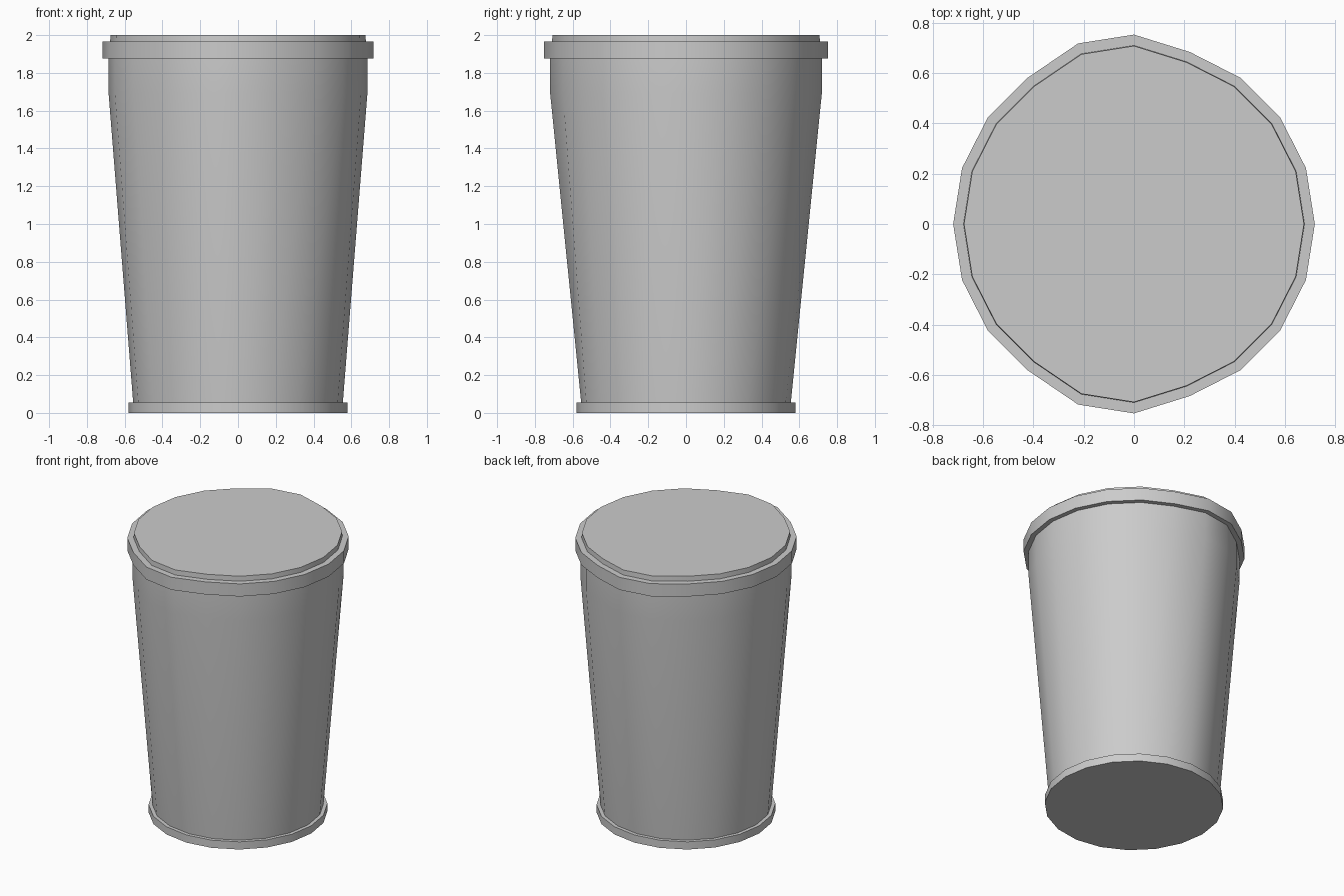
import bpy
import bmesh
from math import cos, sin, radians

if "Cube" in bpy.data.objects:
    bpy.data.objects.remove(bpy.data.objects["Cube"])

SIDES = 20


def ring(bm, r, z, bulge):
    """One 20-sided ring; three... points at the +y and -y ends are pushed outward by bulge."""
    verts = []
    for i in range(SIDES):
        a = 360 / SIDES * i
        x, y = r * cos(radians(a)), r * sin(radians(a))
        # the axis point and its neighbour on -x bulge at both ends
        if round(a) in (90, 108, 252, 270):
            y += bulge if y > 0 else -bulge
        verts.append(bm.verts.new((x, y, z)))
    return verts


def lathe(name, profile, cap_bottom=False, cap_top=False):
    """Stack rings given as (radius, height, bulge) and skin them."""
    bm = bmesh.new()
    rings = [ring(bm, *p) for p in profile]
    for lo, hi in zip(rings, rings[1:]):
        for i in range(SIDES):
            j = (i + 1) % SIDES
            bm.faces.new((lo[i], lo[j], hi[j], hi[i]))
    if cap_bottom:
        bm.faces.new(rings[0][::-1])
    if cap_top:
        bm.faces.new(rings[-1])
    mesh = bpy.data.meshes.new(name)
    bm.to_mesh(mesh)
    bm.free()
    obj = bpy.data.objects.new(name, mesh)
    bpy.context.collection.objects.link(obj)
    bpy.ops.object.select_all(action='DESELECT')
    obj.select_set(True)
    bpy.context.view_layer.objects.active = obj
    bpy.ops.object.shade_smooth_by_angle(angle=radians(30))
    return obj


# Foot rim with closed underside
lathe("foot_rim", [(0.58, 0, 0), (0.58, 0.055, 0), (0.555, 0.055, 0)],
      cap_bottom=True)

# Tapered wall, straight near the top
lathe("cup_wall", [(0.555, 0.055, 0), (0.685, 1.69, 0.034), (0.685, 1.875, 0.034)])

# Lid: wide band, step, and flat top
lathe("lid", [(0.685, 1.875, 0.034), (0.718, 1.875, 0.034), (0.718, 1.965, 0.034),
              (0.677, 1.965, 0.032), (0.675, 2.0, 0.032)], cap_top=True)
